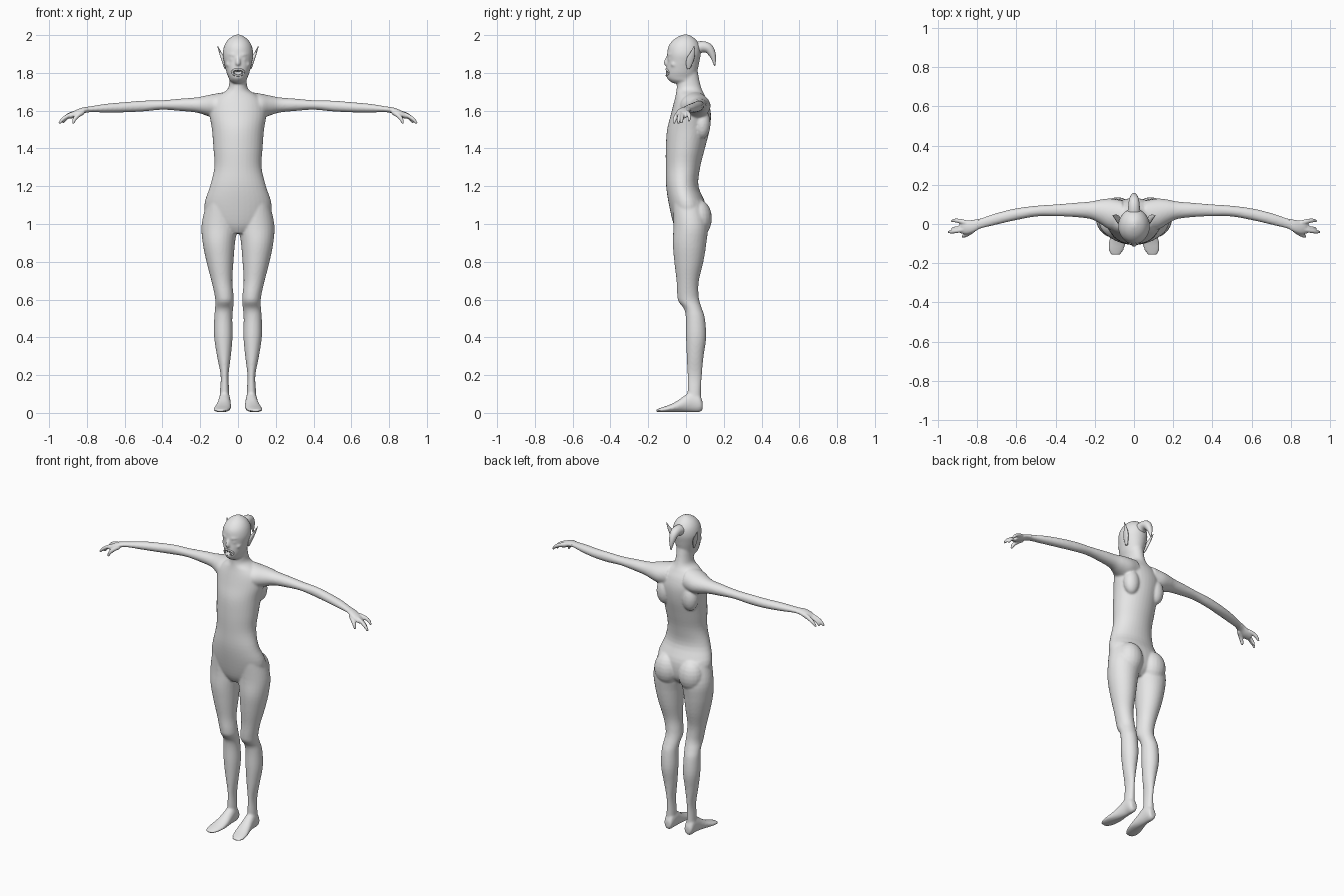
import bpy, bmesh, math
from mathutils import Vector

grey = bpy.data.materials.new("skin_grey")
grey.diffuse_color = (0.8, 0.8, 0.8, 1)


def smooth_rows(rows, steps):
    """Catmull-Rom interpolation of a list of number tuples."""
    out = []
    for i in range(len(rows) - 1):
        a, b = rows[max(i - 1, 0)], rows[i]
        c, d = rows[i + 1], rows[min(i + 2, len(rows) - 1)]
        for s in range(steps):
            t = s / steps
            out.append([0.5 * (2 * q + (r - p) * t + (2 * p - 5 * q + 4 * r - w) * t * t
                        + (3 * q - p - 3 * r + w) * t ** 3) for p, q, r, w in zip(a, b, c, d)])
    out.append(list(rows[-1]))
    return out


def skin_rings(bm, rings):
    vs = [[bm.verts.new(p) for p in ring] for ring in rings]
    n = len(vs[0])
    for a, b in zip(vs, vs[1:]):
        for k in range(n):
            bm.faces.new((a[k], a[(k + 1) % n], b[(k + 1) % n], b[k]))
    bm.faces.new(vs[0])
    bm.faces.new(vs[-1])


def loft(bm, axis, rows, side=1, n=28, steps=4):
    """Rows are (position on axis, a min, a max, b min, b max)."""
    rings = []
    for t, a0, a1, b0, b1 in smooth_rows(rows, steps):
        ring = []
        for k in range(n):
            w = 2 * math.pi * k / n
            a = (a0 + a1) / 2 + (a1 - a0) / 2 * math.cos(w)
            b = (b0 + b1) / 2 + (b1 - b0) / 2 * math.sin(w)
            x, y, z = {'x': (t, a, b), 'y': (a, t, b), 'z': (a, b, t)}[axis]
            ring.append((x * side, y, z))
        rings.append(ring)
    skin_rings(bm, rings)


def tube(bm, pts, side=1, ref=(0, 1, 0), n=12, steps=4):
    """Points are (x, y, z, radius)."""
    pts = smooth_rows(pts, steps)
    rings = []
    for i, p in enumerate(pts):
        t = Vector(pts[min(i + 1, len(pts) - 1)][:3]) - Vector(pts[max(i - 1, 0)][:3])
        u = t.cross(Vector(ref)).normalized()
        v = t.cross(u).normalized()
        ring = []
        for k in range(n):
            w = 2 * math.pi * k / n
            q = Vector(p[:3]) + (u * math.cos(w) + v * math.sin(w)) * p[3]
            ring.append((q.x * side, q.y, q.z))
        rings.append(ring)
    skin_rings(bm, rings)


def ball(bm, c, r):
    made = bmesh.ops.create_uvsphere(bm, u_segments=20, v_segments=12, radius=1)
    for v in made["verts"]:
        v.co = Vector(c) + Vector([v.co[i] * r[i] for i in range(3)])


def finish(name, bm, voxel=0, relax=0, cutter=None):
    bmesh.ops.recalc_face_normals(bm, faces=bm.faces)
    for f in bm.faces:
        f.smooth = True
    me = bpy.data.meshes.new(name)
    bm.to_mesh(me)
    bm.free()
    me.materials.append(grey)
    ob = bpy.data.objects.new(name, me)
    bpy.context.collection.objects.link(ob)
    if voxel:
        m = ob.modifiers.new("blend", 'REMESH')
        m.mode, m.voxel_size, m.use_smooth_shade = 'VOXEL', voxel, True
        m = ob.modifiers.new("relax", 'SMOOTH')
        m.factor, m.iterations = 0.5, relax
    if cutter:
        m = ob.modifiers.new("mouth", 'BOOLEAN')
        m.operation, m.object, m.solver = 'DIFFERENCE', cutter, 'EXACT'
    return ob


# Mouth cutter
bm = bmesh.new()
ball(bm, (0, -0.105, 1.803), (0.03, 0.03, 0.014))
mouth = finish("mouth_cutter", bm)
mouth.hide_render = True

# Body: torso, neck, head, arms, legs and feet blended into one skin
bm = bmesh.new()
torso = [(0.95, .06, -.04, .06), (1.0, .15, -.066, .10), (1.1, .178, -.09, .105),
         (1.2, .148, -.105, .066), (1.3, .125, -.107, .075), (1.4, .13, -.107, .10),
         (1.5, .138, -.10, .125), (1.58, .15, -.08, .132), (1.64, .14, -.065, .12),
         (1.68, .105, -.055, .10), (1.71, .058, -.05, .085), (1.75, .046, -.048, .073),
         (1.82, .045, -.04, .06)]
loft(bm, 'z', [(z, -w, w, f, b) for z, w, f, b in torso], n=36)
head = [(1.745, .03, -.07, .05), (1.76, .045, -.09, .055), (1.775, .05, -.102, .056),
        (1.80, .06, -.104, .058), (1.83, .068, -.103, .065), (1.86, .075, -.1, .071),
        (1.90, .081, -.1, .078), (1.94, .074, -.093, .075), (1.97, .058, -.072, .058),
        (1.99, .036, -.045, .036), (2.003, .01, -.015, .012)]
loft(bm, 'z', [(z, -w, w, f, b) for z, w, f, b in head], n=36)
tube(bm, [(0, -.094, 1.89, .007), (0, -.103, 1.87, .010), (0, -.104, 1.852, .014),
          (0, -.098, 1.842, .010)])
arm = [(.06, -.03, .12, 1.56, 1.70), (.12, -.03, .13, 1.56, 1.69), (.17, 0, .125, 1.575, 1.68),
       (.22, .025, .115, 1.59, 1.67), (.3, .035, .108, 1.598, 1.664), (.4, .04, .1, 1.605, 1.655),
       (.5, .038, .093, 1.596, 1.653), (.6, .02, .08, 1.591, 1.645), (.7, -.003, .056, 1.59, 1.636),
       (.78, -.023, .03, 1.592, 1.623), (.82, -.04, .02, 1.585, 1.618)]
leg = [(1.12, .03, .165, -.07, .08), (1.0, .003, .192, -.066, .115), (.9, .016, .187, -.07, .108),
       (.8, .024, .167, -.062, .092), (.7, .03, .141, -.05, .068), (.63, .024, .125, -.047, .066),
       (.59, .022, .12, -.04, .072), (.55, .026, .122, -.01, .085), (.5, .03, .126, -.001, .1),
       (.4, .029, .126, 0, .107), (.3, .038, .111, .004, .093), (.2, .05, .092, .008, .084),
       (.12, .047, .095, .008, .08), (.04, .045, .1, .01, .08)]
foot = [(.088, .05, .09, .015, .06), (.07, .043, .1, .004, .1), (.03, .04, .102, .004, .115),
        (-.01, .038, .108, .004, .09), (-.05, .036, .118, .004, .062), (-.09, .04, .128, .004, .042),
        (-.13, .052, .13, .004, .028), (-.158, .07, .118, .006, .018)]
for s in (1, -1):
    loft(bm, 'x', arm, s)
    loft(bm, 'z', leg, s)
    loft(bm, 'y', foot, s)
    ball(bm, (s * .085, .065, 1.03), (.08, .072, .1))      # buttock
    ball(bm, (s * .09, .085, 1.53), (.05, .045, .08))      # shoulder blade
    tube(bm, [(.008, -.094, 1.892, .008), (.03, -.087, 1.896, .01),
              (.055, -.068, 1.9, .007)], s)                # brow
    ball(bm, (s * .03, -.083, 1.872), (.014, .012, .01))   # eye
    ball(bm, (s * .045, -.062, 1.845), (.02, .02, .016))   # cheek
finish("body", bm, 0.006, 6, mouth)

# Hands: palm, two long fingers, a thumb and a short finger
palm = [(.79, -.026, .028, 1.592, 1.621), (.82, -.042, .021, 1.584, 1.617),
        (.85, -.052, .018, 1.568, 1.607), (.875, -.05, .013, 1.56, 1.594),
        (.89, -.044, .004, 1.558, 1.58)]
fingers = [
    [(.85, .004, 1.59, .014), (.885, .014, 1.581, .012), (.912, .018, 1.566, .010), (.93, .015, 1.545, .006)],
    [(.85, -.025, 1.59, .014), (.895, -.034, 1.575, .011), (.927, -.039, 1.555, .010), (.947, -.041, 1.532, .006)],
    [(.85, -.012, 1.587, .014), (.89, -.02, 1.572, .011), (.915, -.022, 1.555, .009), (.928, -.023, 1.535, .006)],
    [(.82, -.03, 1.594, .014), (.848, -.05, 1.574, .012), (.866, -.06, 1.553, .010), (.873, -.064, 1.532, .006)]]
for s, label in ((1, "left"), (-1, "right")):
    bm = bmesh.new()
    loft(bm, 'x', palm, s)
    for f in fingers:
        tube(bm, f, s)
    finish(label + "_hand", bm, 0.004, 3)

    # Pointed ears
    bm = bmesh.new()
    loft(bm, 'z', [(1.82, .06, .071, .005, .02), (1.85, .066, .082, 0, .035),
                   (1.88, .073, .092, .005, .045), (1.91, .088, .101, .024, .048),
                   (1.943, .107, .11, .041, .045)], s, n=16)
    finish(label + "_ear", bm)

# Curved tail of hair at the back of the head
bm = bmesh.new()
tube(bm, [(0, .045, 1.925, .036), (0, .085, 1.938, .03), (0, .12, 1.928, .026),
          (0, .143, 1.888, .016), (0, .152, 1.838, .003)], ref=(1, 0, 0), n=16)
finish("hair_tail", bm)

# Lips around the open mouth
bm = bmesh.new()
ring = []
for k in range(17):
    w = 2 * math.pi * k / 16
    x = .031 * math.cos(w)
    ring.append((x, -.103 + 12 * x * x, 1.803 + .016 * math.sin(w), .0055))
tube(bm, ring, n=8, steps=2)
finish("lips", bm)

# Teeth and tusks
bm = bmesh.new()
for s in (1, -1):
    tube(bm, [(.02, -.097, 1.787, .005), (.021, -.102, 1.798, .004), (.02, -.103, 1.812, .001)], s, n=8)
    tube(bm, [(.007, -.096, 1.818, .005), (.007, -.097, 1.804, .003)], s, n=8)
finish("teeth", bm)
